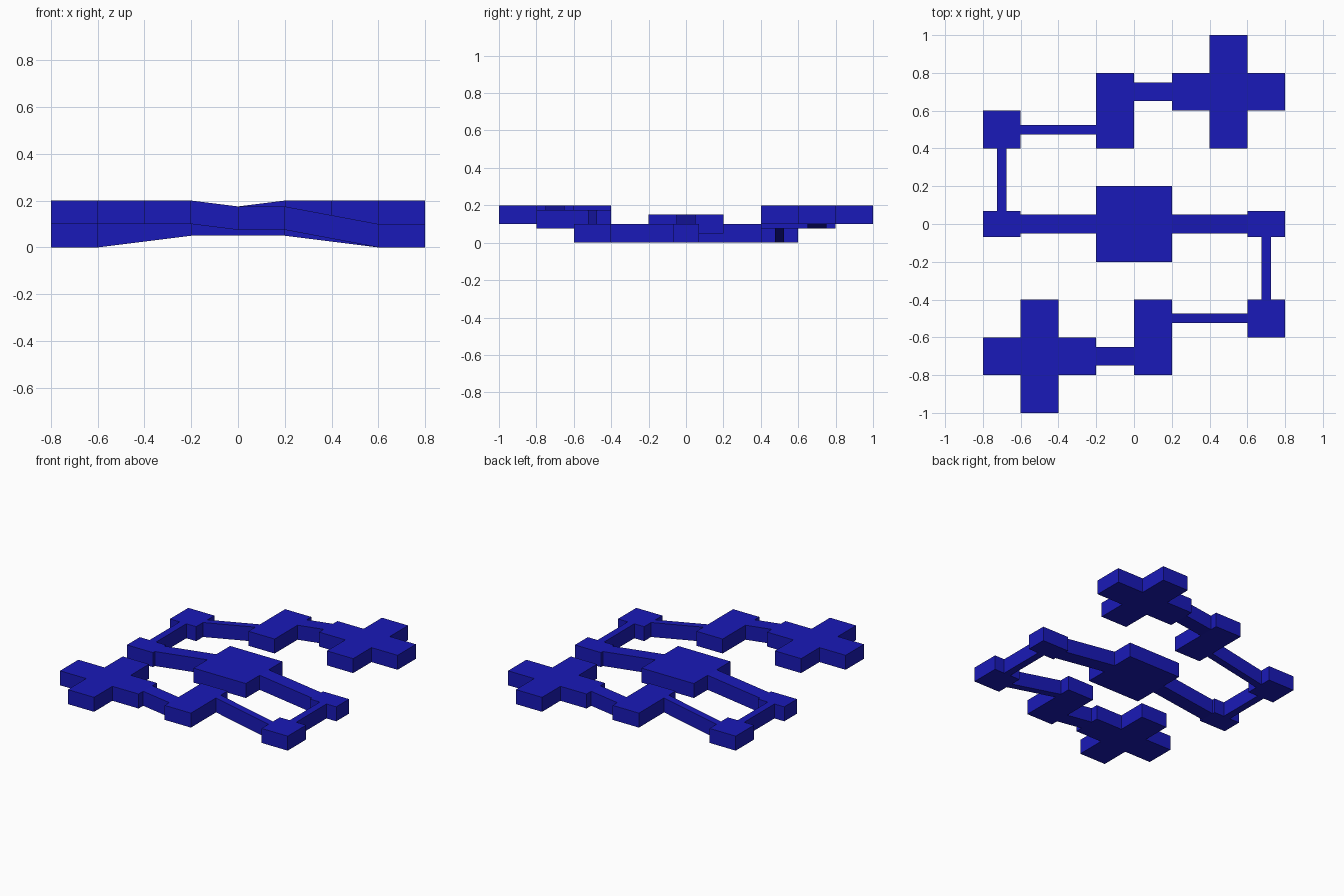
import bpy
import bmesh

if "Cube" in bpy.data.objects:
    bpy.data.objects.remove(bpy.data.objects["Cube"])

T = 0.1  # every part has the same vertical thickness

blue = bpy.data.materials.new("blue")
blue.diffuse_color = (0.01, 0.01, 0.48, 1)
blue.use_nodes = True
blue.node_tree.nodes["Principled BSDF"].inputs["Base Color"].default_value = blue.diffuse_color


def slab(name, outline, z_at, turn=1):
    """Extrude a plan outline upward; z_at(x) gives the underside height.
    turn=-1 makes the copy rotated half a turn about z."""
    bm = bmesh.new()
    low = [bm.verts.new((turn * x, turn * y, z_at(x))) for x, y in outline]
    face = bm.faces.new(low)
    top = bmesh.ops.extrude_face_region(bm, geom=[face], use_keep_orig=True)
    verts = [g for g in top["geom"] if isinstance(g, bmesh.types.BMVert)]
    bmesh.ops.translate(bm, verts=verts, vec=(0, 0, T))
    bmesh.ops.recalc_face_normals(bm, faces=bm.faces)
    mesh = bpy.data.meshes.new(name)
    bm.to_mesh(mesh)
    bm.free()
    mesh.materials.append(blue)
    obj = bpy.data.objects.new(name, mesh)
    bpy.context.collection.objects.link(obj)
    return obj


def box(name, x0, x1, y0, y1, z0, z1=None, turn=1):
    """Box whose underside runs from z0 at x0 to z1 at x1."""
    z1 = z0 if z1 is None else z1
    outline = [(x0, y0), (x1, y0), (x1, y1), (x0, y1)]
    slab(name, outline, lambda x: z0 + (z1 - z0) * (x - x0) / (x1 - x0), turn)


# Central platform
box("center_platform", -0.2, 0.2, -0.2, 0.2, 0.05)

# One arm of the course, then the same arm turned half way round
for side, turn in (("front", 1), ("back", -1)):
    # Ramp from the centre down to the low landing
    box(side + "_center_ramp", 0.2, 0.6, -0.05, 0.05, 0.05, 0.0, turn)
    box(side + "_low_landing", 0.6, 0.8, -0.07, 0.07, 0.0, turn=turn)
    # Narrow level bridge to the corner platform
    box(side + "_narrow_bridge", 0.675, 0.725, -0.4, -0.07, 0.0, turn=turn)
    box(side + "_corner_platform", 0.6, 0.8, -0.6, -0.4, 0.0, turn=turn)
    # Long ramp up to the oblong platform
    box(side + "_long_ramp", 0.2, 0.6, -0.525, -0.475, 0.075, 0.0, turn)
    box(side + "_oblong_platform", 0.0, 0.2, -0.8, -0.4, 0.075, turn=turn)
    # Short ramp up to the cross
    box(side + "_short_ramp", -0.2, 0.0, -0.75, -0.65, 0.1, 0.075, turn)
    # Cross-shaped end platform
    cx, cy, a, b = -0.5, -0.7, 0.1, 0.3
    cross = [(-a, -b), (a, -b), (a, -a), (b, -a), (b, a), (a, a),
             (a, b), (-a, b), (-a, a), (-b, a), (-b, -a), (-a, -a)]
    slab(side + "_cross_platform", [(cx + x, cy + y) for x, y in cross],
         lambda x: 0.1, turn)
